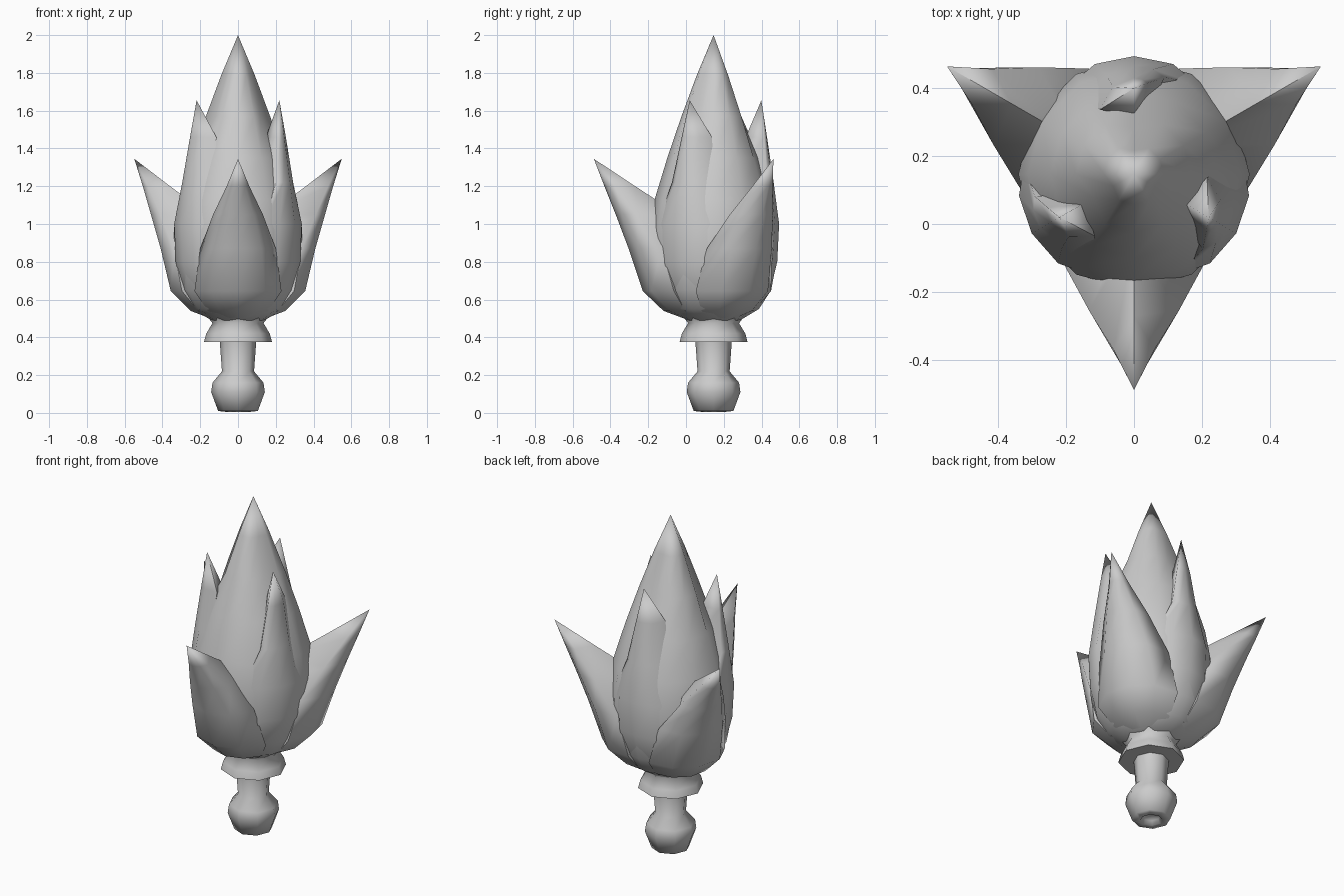
import bpy
import bmesh
from math import sin, cos, pi, radians
from mathutils import Matrix, Vector

cube = bpy.data.objects.get("Cube")
if cube:
    bpy.data.objects.remove(cube, do_unlink=True)

AXIS = Vector((0, 0.146, 0))

grey = bpy.data.materials.new("plain grey")
grey.use_nodes = True
COLOUR = (0.6, 0.6, 0.6, 1)
grey.diffuse_color = COLOUR
grey.node_tree.nodes["Principled BSDF"].inputs["Base Color"].default_value = COLOUR


def finish(bm, name):
    """Turn a bmesh into a smooth-shaded object on the flower axis."""
    bmesh.ops.recalc_face_normals(bm, faces=bm.faces)
    mesh = bpy.data.meshes.new(name)
    bm.to_mesh(mesh)
    bm.free()
    mesh.materials.append(grey)
    obj = bpy.data.objects.new(name, mesh)
    obj.location = AXIS
    bpy.context.collection.objects.link(obj)
    bpy.ops.object.select_all(action="DESELECT")
    obj.select_set(True)
    bpy.context.view_layer.objects.active = obj
    bpy.ops.object.shade_smooth_by_angle(angle=radians(80))
    return obj


def loft(bm, rings):
    """Skin closed rings of points; single-point rings make tips."""
    rings = [[bm.verts.new(p) for p in ring] for ring in rings]
    for a, b in zip(rings, rings[1:]):
        n = max(len(a), len(b))
        for i in range(n):
            j = (i + 1) % n
            if len(b) == 1:
                bm.faces.new((a[i], a[j], b[0]))
            elif len(a) == 1:
                bm.faces.new((a[0], b[j], b[i]))
            else:
                bm.faces.new((a[i], a[j], b[j], b[i]))


def lathe(name, profile, sides, groove_from=9):
    """Turn a (radius, height) profile; above groove_from, cut three grooves."""
    rings = []
    for r, z in profile:
        if r == 0:
            rings.append([(0, 0, z)])
            continue
        ring = []
        for i in range(sides):
            a = 2 * pi * i / sides - pi / 2
            k = r * 0.8 if z > groove_from and i % 4 == 2 else r
            ring.append((k * cos(a), k * sin(a), z))
        rings.append(ring)
    bm = bmesh.new()
    loft(bm, rings)
    return finish(bm, name)


def petal(name, stations, tip, angle):
    """Pointed petal; stations are (height, outer, inner, left edge, right edge),
    each edge a (distance from axis, half width) pair."""
    rings = []
    for z, outer, inner, (lr, lw), (rr, rw) in stations:
        rings.append([(outer, 0, z),
                      (lr + (outer - lr) * 0.72, lw * 0.62, z), (lr, lw, z),
                      (inner, 0, z), (rr, -rw, z),
                      (rr + (outer - rr) * 0.72, -rw * 0.62, z)])
    rings.append([(tip[0], 0, tip[1])])
    bm = bmesh.new()
    loft(bm, rings)
    bmesh.ops.rotate(bm, verts=bm.verts, cent=(0, 0, 0),
                     matrix=Matrix.Rotation(radians(angle), 3, "Z"))
    return finish(bm, name)


def even(z, outer, inner, edge, width):
    """Petal station with matching edges."""
    return (z, outer, inner, (edge, width), (edge, width))


# Stem with a hollowed round end
lathe("stem", [(0, 0.04), (0.05, 0.03), (0.06, 0.005), (0.105, 0.01),
               (0.142, 0.11), (0.135, 0.16), (0.085, 0.22), (0.098, 0.4)], 8)

# Flared collar under the bud
lathe("collar", [(0, 0.375), (0.18, 0.375), (0.168, 0.42), (0.135, 0.475),
                 (0.17, 0.52), (0, 0.53)], 8)

# Central pointed bud, lightly grooved near the tip
lathe("bud_core", [(0, 0.48), (0.14, 0.49), (0.24, 0.55), (0.305, 0.65),
                   (0.333, 0.8), (0.34, 0.97), (0.312, 1.13), (0.245, 1.35),
                   (0.17, 1.57), (0.088, 1.79), (0, 2.0)], 12, 1.5)

# Inner petals twist towards the tip; outer petals are even spikes
INNER = [even(0.49, 0.12, 0.04, 0.08, 0.05), even(0.54, 0.21, 0.05, 0.15, 0.12),
         even(0.65, 0.3, 0.08, 0.22, 0.18), even(0.8, 0.337, 0.1, 0.25, 0.19),
         even(1.0, 0.347, 0.1, 0.265, 0.185),
         (1.22, 0.318, 0.1, (0.22, 0.13), (0.285, 0.09)),
         (1.46, 0.283, 0.17, (0.19, 0.1), (0.268, 0.04))]
OUTER = [even(0.49, 0.13, 0.04, 0.08, 0.06), even(0.54, 0.265, 0.05, 0.15, 0.16),
         even(0.645, 0.375, 0.08, 0.21, 0.23), even(0.87, 0.45, 0.1, 0.275, 0.2),
         even(1.05, 0.518, 0.185, 0.4, 0.132), even(1.2, 0.578, 0.415, 0.515, 0.06)]
for place, angle in (("front", -90), ("back_left", 30), ("back_right", 150)):
    petal("outer_petal_" + place, OUTER, (0.634, 1.345), angle)
for place, angle in (("back", 90), ("front_left", -30), ("front_right", 210)):
    petal("inner_petal_" + place, INNER, (0.253, 1.655), angle)
